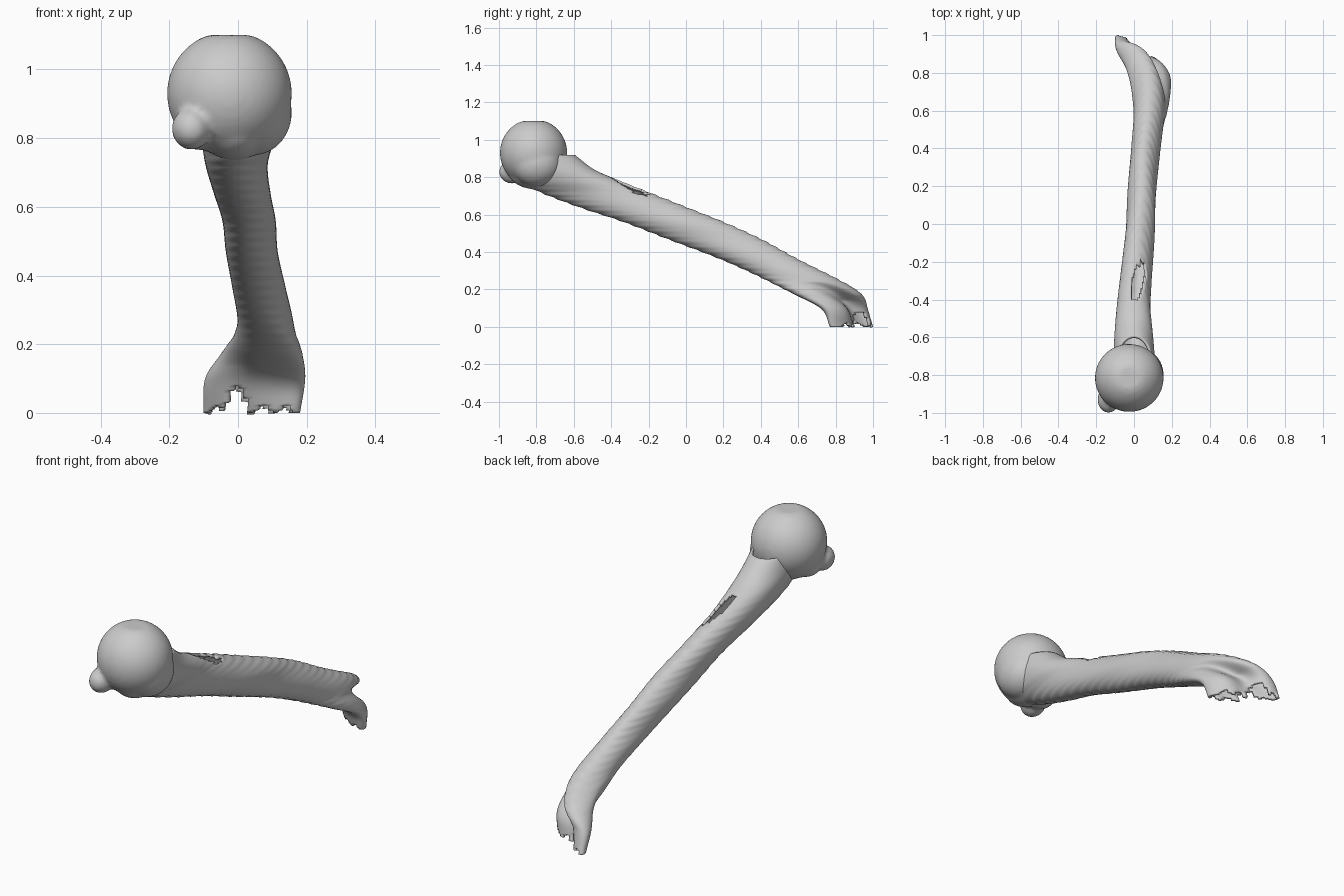
import bpy, bmesh, math, random
from mathutils import Vector, Matrix

if "Cube" in bpy.data.objects:
    bpy.data.objects.remove(bpy.data.objects["Cube"])

random.seed(4)


def make_object(name, bm):
    mesh = bpy.data.meshes.new(name)
    bm.to_mesh(mesh)
    bm.free()
    ob = bpy.data.objects.new(name, mesh)
    bpy.context.collection.objects.link(ob)
    for p in mesh.polygons:
        p.use_smooth = True
    return ob


# Shaft: horizontal slices (z, centre x, centre y, half length, half width, turn)
SLICES = [
    (0.00, 0.040, 0.885, 0.175, 0.050, 0.90),
    (0.10, 0.050, 0.845, 0.180, 0.070, 0.88),
    (0.18, 0.070, 0.750, 0.195, 0.095, 0.40),
    (0.26, 0.080, 0.605, 0.197, 0.082, 0.02),
    (0.36, 0.062, 0.395, 0.207, 0.077, -0.06),
    (0.47, 0.040, 0.150, 0.250, 0.075, -0.04),
    (0.56, 0.032, -0.065, 0.267, 0.077, -0.04),
    (0.64, 0.012, -0.285, 0.287, 0.082, -0.04),
    (0.72, -0.004, -0.490, 0.290, 0.090, -0.03),
    (0.78, -0.002, -0.620, 0.270, 0.102, 0.0),
    (0.84, 0.000, -0.700, 0.212, 0.108, 0.0),
    (0.92, 0.000, -0.740, 0.145, 0.100, 0.0),
]


def slice_at(z):
    """Smooth interpolation between the slices."""
    n = len(SLICES)
    i = max(k for k in range(n - 1) if SLICES[k][0] <= z + 1e-9)
    p0, p1, p2, p3 = (SLICES[min(max(k, 0), n - 1)] for k in range(i - 1, i + 3))
    h = p2[0] - p1[0]
    t = (z - p1[0]) / h
    out = []
    for c in range(1, 6):
        m1 = (p2[c] - p0[c]) / (p2[0] - p0[0]) * h
        m2 = (p3[c] - p1[c]) / (p3[0] - p1[0]) * h
        out.append((2*t**3 - 3*t*t + 1) * p1[c] + (t**3 - 2*t*t + t) * m1
                   + (3*t*t - 2*t**3) * p2[c] + (t**3 - t*t) * m2)
    return out


SIDES, LAYERS = 56, 130
bm = bmesh.new()
rings = []
for k in range(LAYERS + 1):
    z = 0.92 * k / LAYERS
    cx, cy, length, width, turn = slice_at(z)
    # fine scan ridges along the middle
    fade = max(0, min(1, (z - 0.15) / 0.1, (0.8 - z) / 0.08))
    length *= 1 + 0.022 * fade * math.sin(z * math.tau / 0.028)
    flare = max(0, min(1, (0.24 - z) / 0.1))
    ring = []
    for j in range(SIDES):
        a = math.tau * j / SIDES
        u, v = math.cos(a), math.sin(a)
        # hollow between the two prongs of the lower end
        dent = flare * math.exp(-((v - 0.2) / 0.38) ** 2)
        u *= 1 - dent * (0.9 if u > 0 else 0.25)
        x = cx + math.cos(turn) * width * u - math.sin(turn) * length * v
        y = cy + math.sin(turn) * width * u + math.cos(turn) * length * v
        ring.append(bm.verts.new((x, y, z)))
    rings.append(ring)
for lo, hi in zip(rings, rings[1:]):
    for j in range(SIDES):
        n = (j + 1) % SIDES
        bm.faces.new((lo[j], lo[n], hi[n], hi[j]))

# Broken openings: arch, ragged rim, small hole in the end, slot in the shaft
gone = []
for f in bm.faces:
    c = f.calc_center_median()
    arch = c.z < 0.08 - 55 * (c.x + 0.005) ** 2
    rim = c.z < 0.010 + 0.012 * math.sin(c.x * 95 + 1)
    pit = (Vector((0.09, 0.83, 0.10)) - c).length < 0.022
    slot = (((c.x - 0.025 - 0.2 * (c.y + 0.3)) / 0.034) ** 2
            + ((c.y + 0.3) / 0.10) ** 2 < 0.85 + 0.3 * random.random()) and c.z > 0.66
    if arch or rim or pit or slot:
        gone.append(f)
bmesh.ops.delete(bm, geom=gone, context='FACES')
shaft = make_object("bone_shaft", bm)
wall = shaft.modifiers.new("wall", 'SOLIDIFY')
wall.thickness = 0.014
wall.offset = -1

# Head: ball with side swelling and small front knob, merged together
LOBES = [
    ((-0.025, -0.815, 0.930), (0.182, 0.180, 0.182)),
    ((0.045, -0.800, 0.875), (0.112, 0.135, 0.125)),
    ((-0.135, -0.930, 0.828), (0.058, 0.070, 0.062)),
    ((-0.110, -0.840, 0.835), (0.075, 0.090, 0.070)),
    ((-0.010, -0.800, 0.830), (0.105, 0.150, 0.095)),
]
bm = bmesh.new()
for centre, radii in LOBES:
    bmesh.ops.create_icosphere(
        bm, subdivisions=4, radius=1,
        matrix=Matrix.Translation(centre) @ Matrix.Diagonal((*radii, 1)))
for v in bm.verts:
    v.co.z = min(v.co.z, 1.10)
head = make_object("bone_head", bm)
merge = head.modifiers.new("merge", 'REMESH')
merge.mode = 'VOXEL'
merge.voxel_size = 0.011
merge.use_smooth_shade = True
soft = head.modifiers.new("soften", 'SMOOTH')
soft.factor = 0.5
soft.iterations = 5
